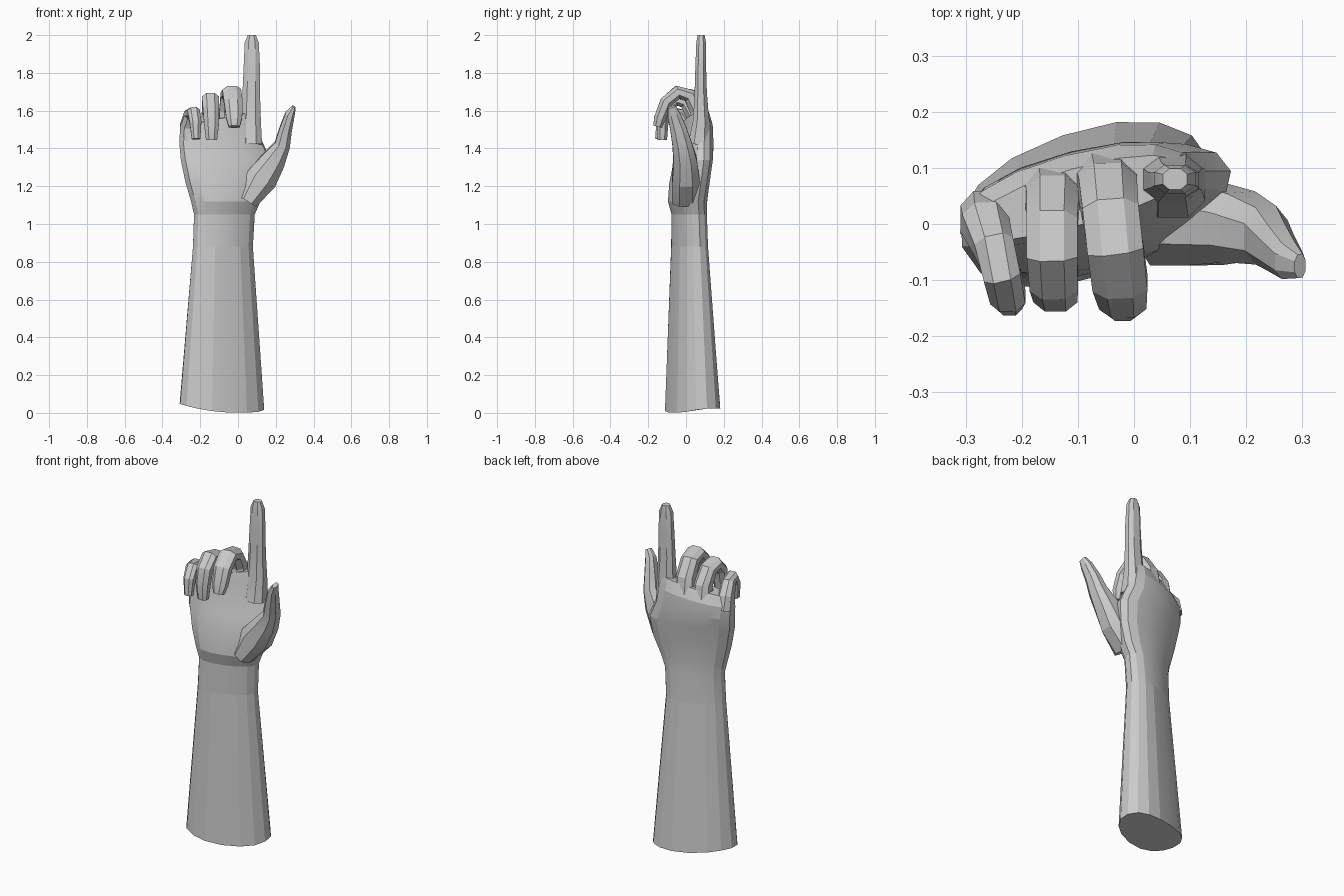
import bpy, math
from mathutils import Vector


def loft(name, rings, angle):
    """Skin a list of equal-length point rings, capped at both ends."""
    n = len(rings[0])
    verts = [p for r in rings for p in r]
    faces = [list(range(n))[::-1], list(range(len(verts) - n, len(verts)))]
    for k in range(len(rings) - 1):
        for i in range(n):
            j = (i + 1) % n
            faces.append([k * n + i, k * n + j, (k + 1) * n + j, (k + 1) * n + i])
    me = bpy.data.meshes.new(name)
    me.from_pydata(verts, [], faces)
    me.update()
    ob = bpy.data.objects.new(name, me)
    bpy.context.collection.objects.link(ob)
    bpy.ops.object.select_all(action='DESELECT')
    ob.select_set(True)
    bpy.context.view_layer.objects.active = ob
    bpy.ops.object.shade_smooth_by_angle(angle=math.radians(angle))
    return ob


def boxy(t, e):
    return math.copysign(abs(t) ** e, t)


def section(z, cx, cy, a, back, front, tilt, slope=0.0, sides=16):
    """Level arm section: half width, back and front depths, turn about z."""
    t, pts = math.radians(tilt), []
    for i in range(sides):
        q = 2 * math.pi * i / sides
        u, s = a * boxy(math.cos(q), 0.9), boxy(math.sin(q), 0.9)
        v = s * (back if s > 0 else front)
        pts.append(Vector((cx + u * math.cos(t) - v * math.sin(t),
                           cy + u * math.sin(t) + v * math.cos(t), z + slope * u)))
    return pts


def digit(name, path, sides=8):
    """Tube through (x, y, z, half width, half thickness) stations."""
    c = [Vector(p[:3]) for p in path]
    rings = []
    for k, p in enumerate(path):
        d = (c[min(k + 1, len(c) - 1)] - c[max(k - 1, 0)]).normalized()
        if k == len(c) - 1 and name == "index_finger":
            d = Vector((0, 0, 1))
        side = Vector((1, 0, 0))
        side = (side - d * side.dot(d)).normalized()
        up = d.cross(side)
        ring = []
        for i in range(sides):
            q = 2 * math.pi * (i + 0.5) / sides
            ring.append(c[k] + side * p[3] * boxy(math.cos(q), 0.85) * 1.05
                        + up * p[4] * boxy(math.sin(q), 0.85) * 1.05)
        rings.append(ring)
    return loft(name, rings, 20)


# Forearm with a slightly curved cut at the bottom
wrist = (0.88, -0.08, 0.02, 0.167, 0.082, 0.085, 19)
base = section(0, -0.085, 0.035, 0.234, 0.13, 0.13, 19)
for p in base:
    p.z = 0.5 * p.x ** 2 + 0.12 * max(p.y, 0)
loft("forearm", [base, section(*wrist)], 12)

# Wrist and palm
loft("palm", [
    section(*wrist),
    section(1.05, -0.072, 0.02, 0.168, 0.078, 0.085, 17),
    section(1.12, -0.065, 0.015, 0.19, 0.085, 0.10, 15),
    section(1.22, -0.06, 0.025, 0.225, 0.085, 0.10, 14),
    section(1.34, -0.065, 0.035, 0.245, 0.09, 0.08, 14),
    section(1.42, -0.09, 0.04, 0.225, 0.092, 0.065, 14, 0.08),
    section(1.50, -0.10, 0.04, 0.218, 0.085, 0.055, 15, 0.15),
    section(1.56, -0.095, 0.04, 0.20, 0.06, 0.04, 16, 0.2),
], 15)

# Thumb
digit("thumb", [
    (0.05, 0.0, 1.12, .055, .075), (0.125, 0.0, 1.24, .085, .075),
    (0.19, -0.005, 1.34, .065, .063), (0.235, -0.02, 1.42, .042, .053),
    (0.252, -0.04, 1.50, .034, .044), (0.275, -0.065, 1.58, .026, .034),
    (0.296, -0.075, 1.62, .011, .022)])

# Straight index finger
digit("index_finger", [
    (.07, .07, 1.42, .058, .06), (.068, .08, 1.55, .054, .043),
    (.070, .078, 1.70, .047, .033), (.073, .078, 1.83, .044, .029),
    (.073, .080, 1.96, .038, .026), (.073, .080, 2.0, .022, .019)])

# Curled fingers
digit("middle_finger", [
    (-.05, .07, 1.50, .056, .06), (-.047, .065, 1.60, .053, .046),
    (-.042, .020, 1.680, .051, .038), (-.033, -.045, 1.697, .051, .036),
    (-.025, -.105, 1.645, .050, .034), (-.02, -.138, 1.56, .043, .032),
    (-.02, -.150, 1.515, .030, .024)])
digit("ring_finger", [
    (-.145, .05, 1.48, .053, .055), (-.145, .045, 1.57, .048, .044),
    (-.146, .000, 1.645, .046, .037), (-.146, -.055, 1.66, .046, .036),
    (-.143, -.105, 1.61, .044, .034), (-.14, -.125, 1.53, .040, .032),
    (-.14, -.125, 1.445, .030, .025)])
digit("little_finger", [
    (-.265, .01, 1.45, .045, .05), (-.265, .0, 1.52, .042, .042),
    (-.250, -.04, 1.58, .036, .034), (-.235, -.09, 1.59, .034, .032),
    (-.225, -.13, 1.54, .032, .028), (-.222, -.142, 1.45, .023, .022)])
